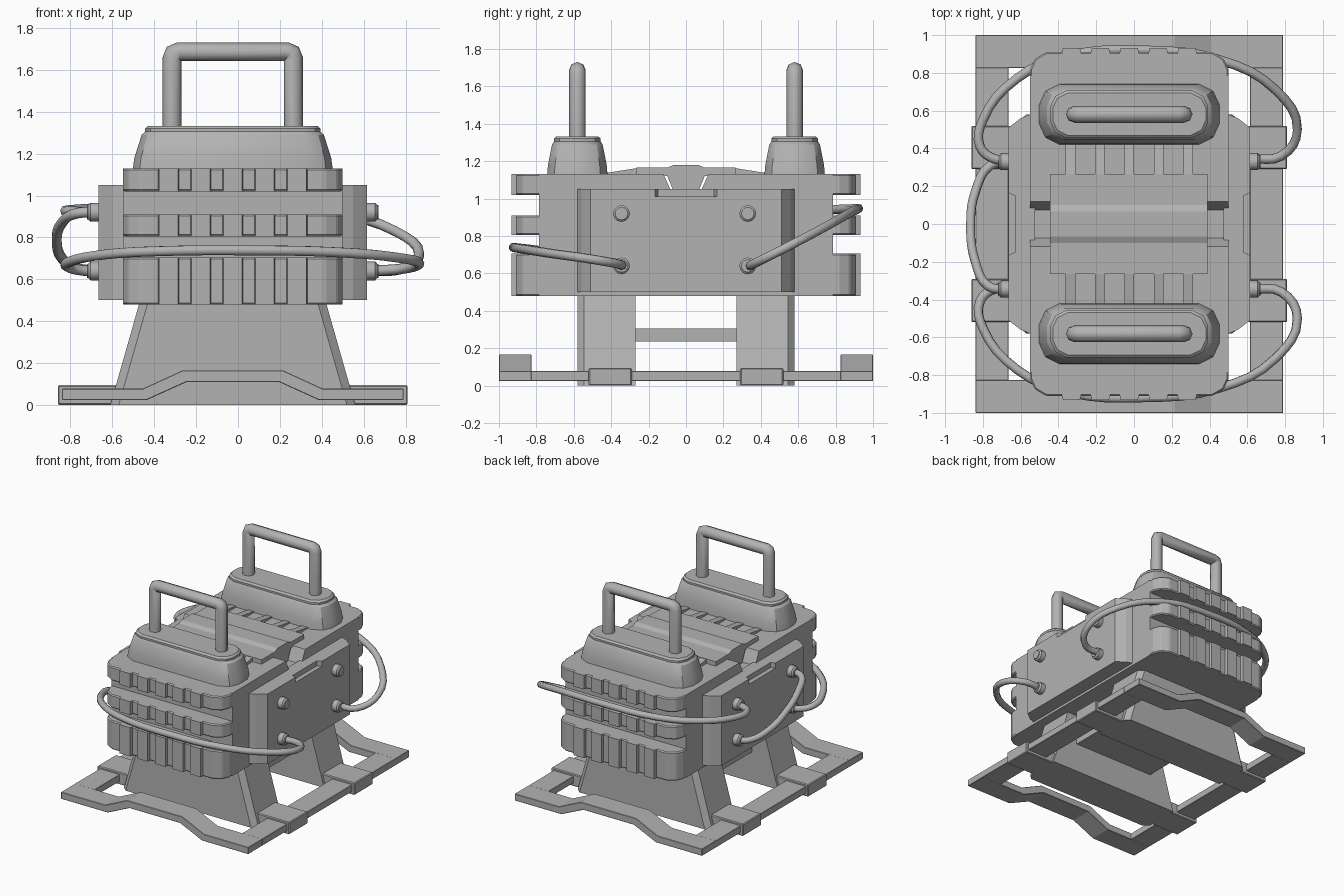
import bpy, bmesh, math

if "Cube" in bpy.data.objects:
    bpy.data.objects.remove(bpy.data.objects["Cube"])

CX = -0.025  # the machine sits slightly off centre because of its cables

grey = bpy.data.materials.new("dark_grey")
grey.diffuse_color = (0.45, 0.45, 0.45, 1)
grey.use_nodes = True
grey.node_tree.nodes["Principled BSDF"].inputs["Base Color"].default_value = grey.diffuse_color


def make(name, bm, bevel=0, smooth=0):
    bmesh.ops.recalc_face_normals(bm, faces=bm.faces)
    me = bpy.data.meshes.new(name)
    bm.to_mesh(me)
    bm.free()
    me.materials.append(grey)
    ob = bpy.data.objects.new(name, me)
    bpy.context.collection.objects.link(ob)
    if bevel:
        m = ob.modifiers.new("bevel", 'BEVEL')
        m.width, m.segments, m.limit_method = bevel, 1, 'ANGLE'
    if smooth:
        bpy.ops.object.select_all(action='DESELECT')
        ob.select_set(True)
        bpy.context.view_layer.objects.active = ob
        bpy.ops.object.shade_smooth_by_angle(angle=math.radians(smooth))
    return ob


def loft(name, rings, bevel=0, smooth=0):
    """Closed solid through rings of equal point count."""
    bm = bmesh.new()
    vs = [[bm.verts.new(p) for p in r] for r in rings]
    n = len(vs[0])
    for a, b in zip(vs, vs[1:]):
        for i in range(n):
            bm.faces.new((a[i], a[(i + 1) % n], b[(i + 1) % n], b[i]))
    bm.faces.new(vs[0])
    bm.faces.new(vs[-1])
    return make(name, bm, bevel, smooth)


def prism(name, pts, axis, lo, hi, bevel=0):
    """Extrude a profile along x, y or z; profile uses the other two axes in order."""
    def place(p, t):
        c = list(p)
        c.insert('xyz'.index(axis), t)
        return c
    return loft(name, [[place(p, t) for p in pts] for t in (lo, hi)], bevel)


def box(name, x0, x1, y0, y1, z0, z1, bevel=0):
    return prism(name, [(x0, y0), (x1, y0), (x1, y1), (x0, y1)], 'z', z0, z1, bevel)


def rounded(cx, cy, hx, hy, c, z):
    """Rectangle ring with two-step cut corners."""
    q = [(hx, hy - c), (hx - 0.3 * c, hy - 0.35 * c), (hx - c, hy)]
    pts = q + [(-x, y) for x, y in q[::-1]]
    pts += [(-x, -y) for x, y in q] + [(x, -y) for x, y in q[::-1]]
    return [(cx + x, cy + y, z) for x, y in pts]


def tube(name, pts, r, smooth_path, sides=2):
    cu = bpy.data.curves.new(name, 'CURVE')
    cu.dimensions = '3D'
    cu.bevel_depth, cu.bevel_resolution, cu.use_fill_caps = r, sides, True
    cu.materials.append(grey)
    if smooth_path:
        sp = cu.splines.new('BEZIER')
        sp.bezier_points.add(len(pts) - 1)
        for b, p in zip(sp.bezier_points, pts):
            b.co = p
            b.handle_left_type = b.handle_right_type = 'AUTO'
        sp.resolution_u = 4
    else:
        sp = cu.splines.new('POLY')
        sp.points.add(len(pts) - 1)
        for b, p in zip(sp.points, pts):
            b.co = (*p, 1)
    ob = bpy.data.objects.new(name, cu)
    bpy.context.collection.objects.link(ob)
    return ob


# main body: side profile with the groove in the middle of the top
half = [(0.075, 1.03), (0.12, 1.13), (0.785, 1.13), (0.785, 0.48)]
prism("body", half + [(-y, z) for y, z in reversed(half)], 'x', -0.55, 0.5)

# centre cover over the groove
cover = [(0.05, 1.0), (0.1, 1.12), (0.265, 1.12), (0.265, 1.165), (0.1, 1.165), (0.065, 1.18)]
prism("top_cover", cover + [(-y, z) for y, z in reversed(cover)], 'x', -0.445, 0.39)

# side housings with chamfered corners and a shallow notch at the top edge
for s, side in ((-1, "left"), (1, "right")):
    X = lambda d: CX + s * d
    edge = [(0.5, 0.59), (0.575, 0.56), (0.64, 0.51)]
    outline = [(X(d), y) for d, y in edge] + [(X(d), -y) for d, y in reversed(edge)]
    prism(side + "_housing", outline, 'z', 0.5, 1.01)
    rim = edge + [(0.64, 0.165), (0.605, 0.15)]
    outline = [(X(d), y) for d, y in rim] + [(X(d), -y) for d, y in reversed(rim)]
    prism(side + "_housing_rim", outline, 'z', 1.01, 1.05)
    # sockets: flange and narrower nose
    for y in (-0.345, 0.33):
        for z in (0.64, 0.92):
            rings = []
            for d, r in ((0.62, 0.045), (0.68, 0.045), (0.69, 0.034), (0.695, 0.034)):
                rings.append([(X(d), y + r * math.cos(a * math.pi / 6), z + r * math.sin(a * math.pi / 6))
                              for a in range(12)])
            loft(side + "_socket", rings, smooth=40)

for s, end in ((-1, "front"), (1, "back")):
    # ribbed bumper bars: base bar with chamfered corners and raised blocks
    for z0, z1 in ((0.48, 0.705), (0.805, 0.91), (1.02, 1.13)):
        bar = [(0.525, 0.77), (0.525, 0.82), (0.50, 0.875), (0.44, 0.91)]
        pts = [(CX + x, s * y) for x, y in bar] + [(CX - x, s * y) for x, y in reversed(bar)]
        prism(end + "_bumper_bar", pts, 'z', z0, z1, 0.008)
        for i in range(5):
            x = CX + (i - 2) * 0.153
            pts = [(x - 0.052, s * 0.9), (x - 0.045, s * 0.932), (x + 0.045, s * 0.932), (x + 0.052, s * 0.9)]
            prism(end + "_bumper_block", pts, 'z', z0, z1)

    # sloping slats beside the top cover
    for i in range(5):
        x = CX + (i - 2) * 0.156
        prism(end + "_slat", [(s * 0.26, 1.12), (s * 0.26, 1.163), (s * 0.44, 1.135), (s * 0.44, 1.12)],
              'x', x - 0.026, x + 0.026)

    # handle pedestal with a stepped cap
    y = s * 0.581
    loft(end + "_pedestal", [rounded(CX, y, *a) for a in (
        (0.478, 0.162, 0.11, 1.12), (0.47, 0.157, 0.107, 1.18), (0.435, 0.135, 0.09, 1.29),
        (0.418, 0.125, 0.085, 1.305), (0.418, 0.125, 0.085, 1.32), (0.405, 0.112, 0.08, 1.333))], smooth=30)

    # carrying handle
    tube(end + "_handle", [(CX - 0.29, y, 1.31), (CX - 0.29, y, 1.655), (CX - 0.283, y, 1.678),
                           (CX - 0.26, y, 1.686), (CX + 0.26, y, 1.686), (CX + 0.283, y, 1.678),
                           (CX + 0.29, y, 1.655), (CX + 0.29, y, 1.31)], 0.045, False)

    # trapezoid leg with bevelled outer edges
    rings = []
    for z, w in ((0, 0.585), (0.1, 0.556), (0.49, 0.445)):
        rings.append([(CX + x, s * v, z) for x, v in
                      ((-w, 0.27), (w, 0.27), (w, 0.545), (w - 0.04, 0.58), (-w + 0.04, 0.58), (-w, 0.545))])
    loft(end + "_leg", rings)

    # base frame end rail, raised in the middle
    top = [(0.815, 0.078), (0.43, 0.078), (0.24, 0.165)]
    low = [(0.22, 0.11), (0.41, 0.024), (0.815, 0.024)]
    pts = [(CX - x, z) for x, z in top] + [(CX + x, z) for x, z in top[::-1]]
    pts += [(CX + x, z) for x, z in low[::-1]] + [(CX - x, z) for x, z in low]
    prism(end + "_base_rail", pts, 'y', s * 0.825, s * 1.0, 0.003)

    # clamps joining legs to side rails
    for t in (-1, 1):
        a, b = sorted((CX + t * 0.5, CX + t * 0.835))
        c, d = sorted((s * 0.29, s * 0.52))
        box(end + "_clamp", a, b, c, d, 0.0, 0.095, 0.006)

# base frame side rails
for t, side in ((-1, "left"), (1, "right")):
    a, b = sorted((CX + t * 0.64, CX + t * 0.815))
    box(side + "_base_rail", a, b, -0.83, 0.83, 0.024, 0.078, 0.003)

# cross brace between the legs
box("cross_brace", CX - 0.36, CX + 0.36, -0.28, 0.28, 0.235, 0.305)

# cables looping round the front, the back and the left side
loop = [(0.62, 0.345), (0.78, 0.36), (0.865, 0.5), (0.75, 0.71), (0.45, 0.87), (0.05, 0.92),
        (-0.35, 0.89), (-0.62, 0.77), (-0.80, 0.55), (-0.815, 0.41), (-0.74, 0.345), (-0.66, 0.34)]
front_z = [0.64, 0.65, 0.675, 0.705, 0.73, 0.738, 0.735, 0.72, 0.685, 0.66, 0.642, 0.64]
back_z = [0.64, 0.65, 0.72, 0.83, 0.92, 0.945, 0.945, 0.94, 0.93, 0.925, 0.92, 0.92]
tube("front_cable", [(x, -y, z) for (x, y), z in zip(loop, front_z)], 0.025, True)
tube("back_cable", [(x, y, z) for (x, y), z in zip(loop, back_z)], 0.025, True)
tube("left_cable", [(-0.66, 0.33, 0.64), (-0.76, 0.31, 0.65), (-0.84, 0.17, 0.70), (-0.865, 0.0, 0.78),
                    (-0.84, -0.2, 0.87), (-0.77, -0.33, 0.915), (-0.66, -0.345, 0.92)], 0.025, True)
